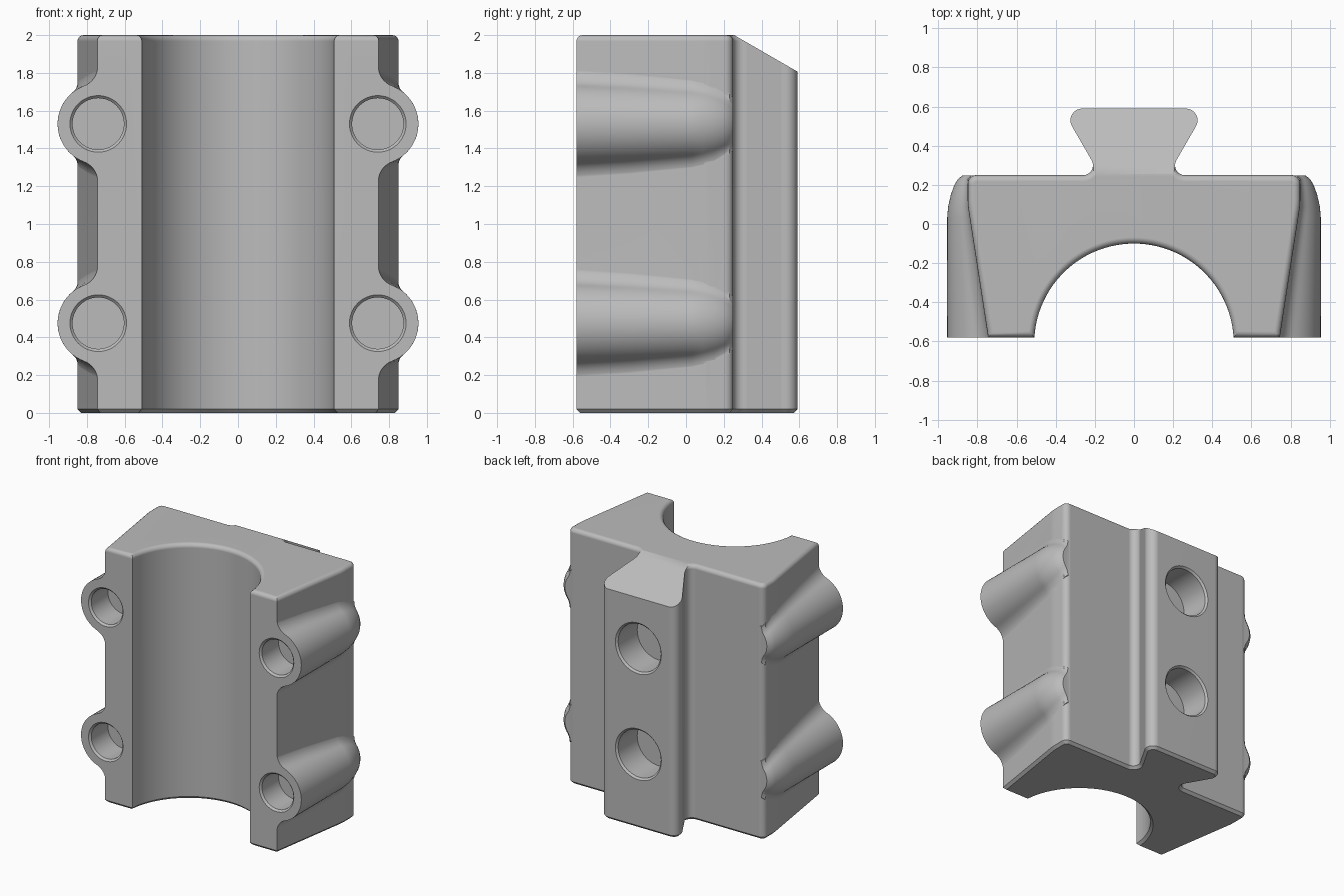
import bpy, bmesh, math
from mathutils import Vector, Matrix

if "Cube" in bpy.data.objects:
    bpy.data.objects.remove(bpy.data.objects["Cube"], do_unlink=True)

grey = bpy.data.materials.new("plain grey")
grey.use_nodes = True
GREY = (0.5, 0.5, 0.5, 1)
grey.diffuse_color = GREY
grey.node_tree.nodes["Principled BSDF"].inputs["Base Color"].default_value = GREY

FRONT, BACK, RAIL_BACK, HEIGHT = -0.58, 0.25, 0.59, 2.0


def make_object(name, bm):
    bmesh.ops.recalc_face_normals(bm, faces=bm.faces)
    mesh = bpy.data.meshes.new(name)
    bm.to_mesh(mesh)
    bm.free()
    mesh.materials.append(grey)
    obj = bpy.data.objects.new(name, mesh)
    bpy.context.collection.objects.link(obj)
    return obj


def loft(name, rings):
    """Closed solid through rings holding equal numbers of points."""
    bm = bmesh.new()
    rows = [[bm.verts.new(p) for p in ring] for ring in rings]
    n = len(rows[0])
    for a, b in zip(rows, rows[1:]):
        for i in range(n):
            j = (i + 1) % n
            bm.faces.new((a[i], a[j], b[j], b[i]))
    bm.faces.new(rows[0][::-1])
    bm.faces.new(rows[-1])
    return make_object(name, bm)


def rounded(a, p, b, r, steps=8):
    """Arc of radius r replacing the corner p between a and b."""
    a, p, b = Vector(a), Vector(p), Vector(b)
    u, v = (a - p).normalized(), (b - p).normalized()
    half = u.angle(v) / 2
    centre = p + (u + v).normalized() * r / math.sin(half)
    t = r / math.tan(half)
    start, end = p + u * t - centre, p + v * t - centre
    turn = start.angle_signed(end)
    return [centre + Matrix.Rotation(-turn * k / steps, 2) @ start
            for k in range(steps + 1)]


def combine(target, tool, operation):
    mod = target.modifiers.new(operation, "BOOLEAN")
    mod.object, mod.operation, mod.solver = tool, operation, "EXACT"
    bpy.ops.object.select_all(action="DESELECT")
    bpy.context.view_layer.objects.active = target
    target.select_set(True)
    bpy.ops.object.modifier_apply(modifier=mod.name)
    bpy.data.objects.remove(tool, do_unlink=True)


# Half outline: round channel, tapered side, back face and dovetail rail
half = []
first = math.asin(0.03 / 0.51)
for k in range(25):
    a = math.pi / 2 + (first - math.pi / 2) * k / 24
    half.append(Vector((0.51 * math.cos(a), -0.61 + 0.51 * math.sin(a))))
half.append(Vector((0.745, FRONT)))
corners = [(0.745, FRONT), (0.85, 0.1), (0.85, BACK), (0.173, BACK),
           (0.369, RAIL_BACK), (0, RAIL_BACK)]
for i, radius in enumerate((0.4, 0.045, 0.05, 0.06)):
    half += rounded(*corners[i:i + 3], radius)
outline = half + [Vector((-p.x, p.y)) for p in half[:0:-1]]
body = loft("mount_block", [[(p.x, p.y, z) for p in outline] for z in (0, HEIGHT)])

# Rounded top rim and chamfered bottom rim
bm = bmesh.new()
bm.from_mesh(body.data)
for z, size, segments in ((HEIGHT, 0.032, 4), (0, 0.02, 1)):
    rim = [e for e in bm.edges if all(abs(v.co.z - z) < 0.001 for v in e.verts)]
    bmesh.ops.bevel(bm, geom=rim, offset=size, segments=segments, profile=0.5,
                    affect="EDGES", clamp_overlap=False)
bm.to_mesh(body.data)
bm.free()

# Sloped top of the rail
wedge = [(0.255, HEIGHT), (0.775, 1.7), (0.775, 2.2), (0.255, 2.2)]
combine(body, loft("rail_slope", [[(x, y, z) for y, z in wedge] for x in (-0.5, 0.5)]),
        "DIFFERENCE")


def boss_ring(y, side, z0, radius, fillet=0.11):
    """Screw boss section, blended into the tapered wall at depth y."""
    wall = min(0.745 + (y - FRONT) * 0.155, 0.85) - 0.002
    if y > 0.24:
        wall = 0.83
    cx = 0.74
    fx = wall + fillet
    dz = math.sqrt((radius + fillet) ** 2 - (fx - cx) ** 2)
    top = math.atan2(dz, fx - cx)
    upper = [(0.62, dz)]
    for k in range(9):
        a = math.pi + top * k / 8
        upper.append((fx + fillet * math.cos(a), dz + fillet * math.sin(a)))
    for k in range(1, 13):
        a = top * (1 - k / 12)
        upper.append((cx + radius * math.cos(a), radius * math.sin(a)))
    points = upper + [(x, -z) for x, z in upper[-2::-1]]
    return [(side * x, y, z0 + z) for x, z in points]


def bore(name, x, z, mouth, depth, radius, direction):
    """Blind screw hole with a chamfered mouth."""
    steps = ((-0.03, radius + 0.014), (0, radius + 0.014), (0.014, radius), (depth, radius))
    return loft(name, [[(x + r * math.cos(k * math.pi / 24), mouth + direction * d,
                         z + r * math.sin(k * math.pi / 24)) for k in range(48)]
                       for d, r in steps])


# Four screw bosses with front holes
sections = [(FRONT, 0.215), (-0.3, 0.215), (0.03, 0.215), (0.09, 0.21),
            (0.15, 0.196), (0.2, 0.178), (0.23, 0.16), (BACK - 0.001, 0.135)]
for side in (-1, 1):
    for z in (0.475, 1.53):
        boss = loft("screw_boss", [boss_ring(y, side, z, r) for y, r in sections])
        combine(body, boss, "UNION")
for side in (-1, 1):
    for z in (0.475, 1.53):
        combine(body, bore("front_hole", side * 0.74, z, FRONT, 0.22, 0.136, 1),
                "DIFFERENCE")

# Two holes in the rail
for z in (0.58, 1.41):
    combine(body, bore("rail_hole", 0, z, RAIL_BACK, 0.25, 0.185, -1), "DIFFERENCE")

# Smooth shading with sharp edges kept
bpy.ops.object.select_all(action="DESELECT")
body.select_set(True)
bpy.context.view_layer.objects.active = body
bpy.ops.object.shade_smooth_by_angle(angle=math.radians(30))
body.modifiers.new("even_normals", "WEIGHTED_NORMAL").keep_sharp = True
